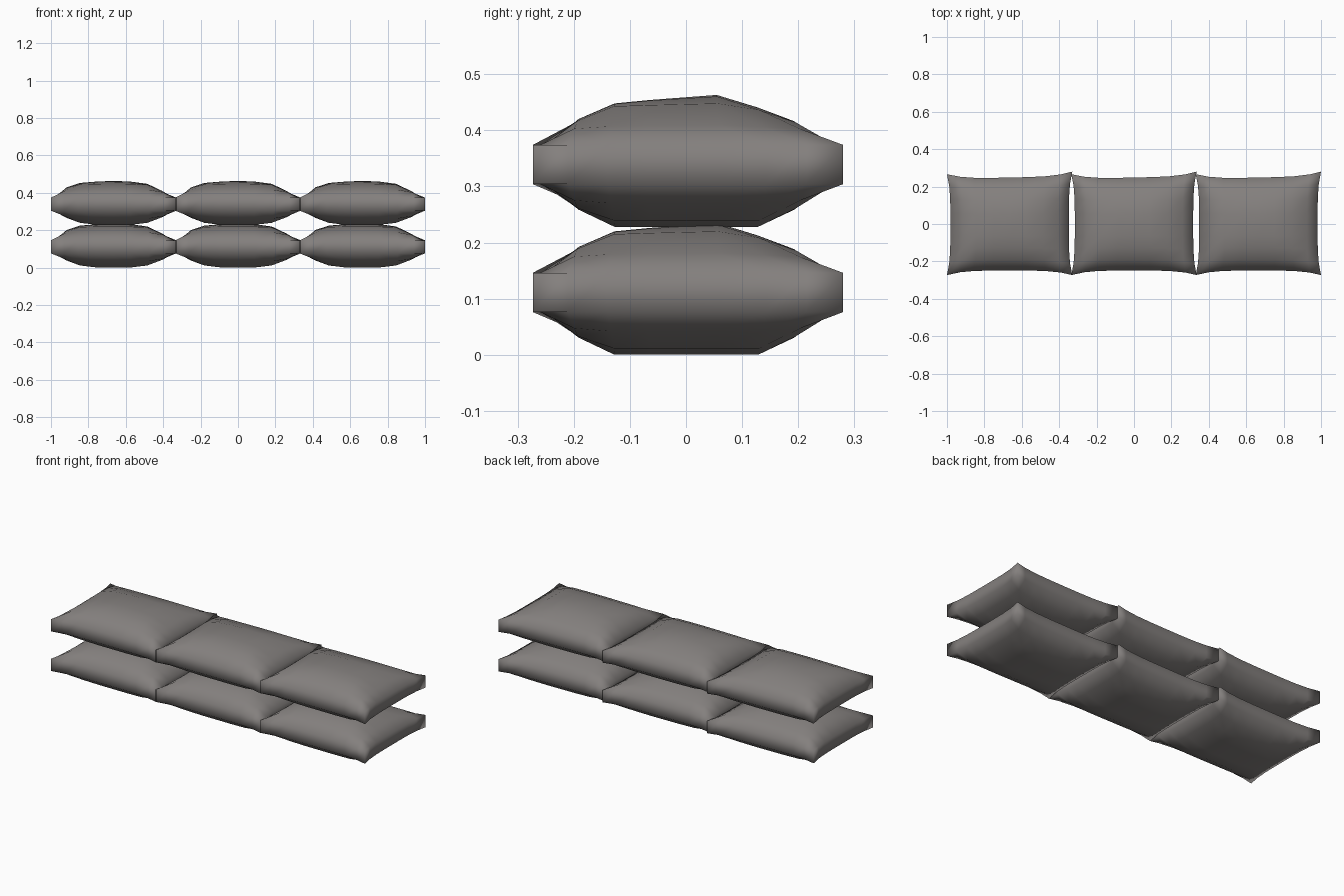
import bpy, bmesh

if "Cube" in bpy.data.objects:
    bpy.data.objects.remove(bpy.data.objects["Cube"])

cloth = bpy.data.materials.new("warm grey sackcloth")
cloth.diffuse_color = (0.23, 0.215, 0.208, 1)
cloth.use_nodes = True
cloth.node_tree.nodes["Principled BSDF"].inputs["Base Color"].default_value = cloth.diffuse_color

# Bag profiles: position, top fullness, bottom fullness (0 = seam, 1 = fullest)
ACROSS = [(-.335, 0, 0), (-.265, .62, .5), (-.19, .88, .85), (-.09, .97, 1), (0, 1, 1),
          (.09, .97, 1), (.19, .83, .85), (.275, .4, .45), (.335, 0, 0)]
DEEP = [(-.273, 0, 0), (-.21, .52, .6), (-.14, .83, 1), (-.07, .9, 1), (.06, 1, 1),
        (.14, .75, 1), (.21, .48, .6), (.273, 0, 0)]
SEAM_TOP, SEAM_LOW, TOP, LOW = .148, .078, .237, .002


def fullness(a, b):
    return .6 * min(a, b) + .4 * a * b


def make_bag(name, cx, cz):
    bm = bmesh.new()
    layers = []
    for side in (1, 2):
        grid = []
        for px in ACROSS:
            row = []
            for py in DEEP:
                u, v = px[0] / .335, py[0] / .273
                # sides are drawn in between the pointed corners
                x = px[0] * (1 - .055 * (1 - v ** 4))
                y = py[0] * (1 - .09 * (1 - u ** 4))
                if v > 0:
                    y += .007 * u * v
                f = fullness(px[side], py[side])
                z = SEAM_TOP + (TOP - SEAM_TOP) * f if side == 1 else SEAM_LOW + (LOW - SEAM_LOW) * f
                row.append(bm.verts.new((x, y, z)))
            grid.append(row)
        layers.append(grid)
        for i in range(len(ACROSS) - 1):
            for j in range(len(DEEP) - 1):
                bm.faces.new((grid[i][j], grid[i + 1][j], grid[i + 1][j + 1], grid[i][j + 1]))
    # narrow seam band joining top and bottom
    top, low = layers
    n, m = len(ACROSS) - 1, len(DEEP) - 1
    rim = ([(i, 0) for i in range(n)] + [(n, j) for j in range(m)]
           + [(i, m) for i in range(n, 0, -1)] + [(0, j) for j in range(m, 0, -1)])
    for (a, b), (c, d) in zip(rim, rim[1:] + rim[:1]):
        bm.faces.new((low[a][b], low[c][d], top[c][d], top[a][b]))
    bmesh.ops.recalc_face_normals(bm, faces=bm.faces)
    for f in bm.faces:
        f.smooth = True
    me = bpy.data.meshes.new(name)
    bm.to_mesh(me)
    bm.free()
    me.materials.append(cloth)
    ob = bpy.data.objects.new(name, me)
    ob.location = (cx, 0, cz)
    bpy.context.collection.objects.link(ob)


# Two layers of three bags
for level, cz in (("lower", -.002), ("upper", .226)):
    for place, cx in (("left", -.665), ("middle", 0), ("right", .665)):
        make_bag(f"{level}_{place}_bag", cx, cz)
